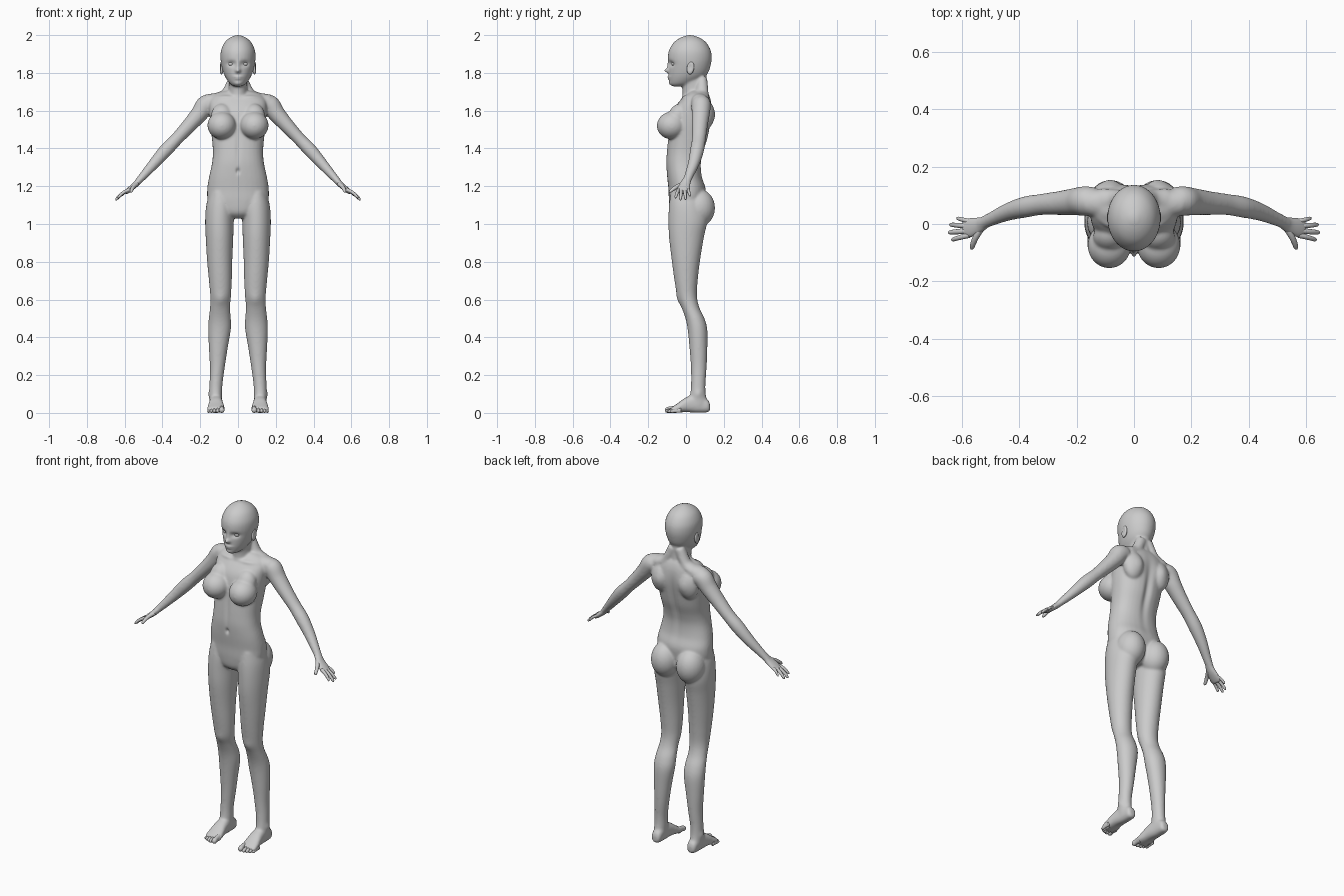
import bpy, bmesh, math
from mathutils import Vector, Matrix


def spline(rows, steps=5):
    """Catmull-Rom interpolation through rows of numbers."""
    out = []
    for i in range(len(rows) - 1):
        a, b, c, d = (rows[max(i - 1, 0)], rows[i], rows[i + 1], rows[min(i + 2, len(rows) - 1)])
        for k in range(steps):
            t = k / steps
            out.append([0.5 * (2 * q + (r - p) * t + (2 * p - 5 * q + 4 * r - s) * t * t
                               + (3 * q - p - 3 * r + s) * t ** 3) for p, q, r, s in zip(a, b, c, d)])
    return out + [list(rows[-1])]


def skin(bm, rings):
    loops = [[bm.verts.new(p) for p in ring] for ring in rings]
    n = len(loops[0])
    for a, b in zip(loops, loops[1:]):
        for i in range(n):
            bm.faces.new((a[i], a[(i + 1) % n], b[(i + 1) % n], b[i]))
    bm.faces.new(loops[0][::-1])
    bm.faces.new(loops[-1])


def loft(bm, rows, axis='z', sx=1, power=2.0, n=32):
    """Rows are (t, x0, x1, v0, v1): rounded sections stacked along z or y."""
    rings = []
    for t, x0, x1, v0, v1 in spline(rows):
        ring = []
        for i in range(n):
            a = 2 * math.pi * i / n
            c, s = (math.copysign(abs(f) ** (2 / power), f) for f in (math.cos(a), math.sin(a)))
            x = sx * ((x0 + x1) / 2 + (x1 - x0) / 2 * c)
            v = (v0 + v1) / 2 + (v1 - v0) / 2 * s
            ring.append((x, v, t) if axis == 'z' else (x, t, v))
        rings.append(ring)
    skin(bm, rings)


def limb(bm, rows, sx=1, n=20):
    """Rows are (x, y, z, radius along y, other radius): a tube along a path."""
    rows = spline(rows)
    pts = [Vector(r[:3]) for r in rows]
    rings = []
    for i, r in enumerate(rows):
        tan = (pts[min(i + 1, len(pts) - 1)] - pts[max(i - 1, 0)]).normalized()
        u = Vector((0, 1, 0))
        u = (u - tan * u.dot(tan)).normalized()
        w = tan.cross(u)
        ring = []
        for k in range(n):
            a = 2 * math.pi * k / n
            p = pts[i] + u * r[3] * math.cos(a) + w * r[4] * math.sin(a)
            ring.append((sx * p.x, p.y, p.z))
        rings.append(ring)
    skin(bm, rings)


def blob(bm, centre, radii, sx=1, tilt=0):
    m = (Matrix.Translation((sx * centre[0], centre[1], centre[2]))
         @ Matrix.Rotation(tilt, 4, 'X') @ Matrix.Diagonal((*radii, 1)))
    bmesh.ops.create_uvsphere(bm, u_segments=24, v_segments=16, radius=1, matrix=m)


def finish(bm, name):
    bmesh.ops.recalc_face_normals(bm, faces=bm.faces[:])
    me = bpy.data.meshes.new(name)
    bm.to_mesh(me)
    bm.free()
    ob = bpy.data.objects.new(name, me)
    bpy.context.collection.objects.link(ob)
    me.polygons.foreach_set("use_smooth", [True] * len(me.polygons))
    return ob


def sculpt(ob, strokes):
    """Each stroke is (centre, radii, offset): a soft push, mirrored in x."""
    for c, r, o in strokes:
        for s in ((1, -1) if c[0] else (1,)):
            for v in ob.data.vertices:
                dz = (v.co.z - c[2]) / r[2]
                if abs(dz) < 2.5:
                    d = dz * dz + ((v.co.x - s * c[0]) / r[0]) ** 2 + ((v.co.y - c[1]) / r[1]) ** 2
                    if d < 6:
                        v.co += Vector((s * o[0], o[1], o[2])) * math.exp(-d)


body = bmesh.new()
# torso: z, half width, front, back
torso = [(1.03, .05, -.05, .06), (1.06, .11, -.08, .09), (1.12, .158, -.09, .10), (1.185, .163, -.093, .105),
         (1.25, .153, -.10, .085), (1.32, .138, -.105, .08), (1.38, .133, -.102, .092), (1.45, .138, -.095, .115),
         (1.53, .147, -.085, .13), (1.60, .152, -.068, .136), (1.65, .15, -.035, .133), (1.685, .125, 0, .122),
         (1.705, .07, .02, .11)]
loft(body, [(z, -w, w, f, b) for z, w, f, b in torso], power=2.3)
# neck
loft(body, [(1.62, -.06, .06, -.02, .12), (1.70, -.05, .05, -.018, .112), (1.75, -.049, .049, -.025, .108),
            (1.80, -.05, .05, -.03, .11)])
# head
head = [(1.728, .02, -.07, -.01), (1.742, .042, -.085, .04), (1.77, .063, -.091, .09), (1.80, .077, -.092, .117),
        (1.84, .088, -.092, .131), (1.88, .093, -.096, .137), (1.92, .09, -.09, .131), (1.96, .072, -.066, .108),
        (1.985, .045, -.032, .075), (2.0, .012, .008, .034)]
loft(body, [(z, -w, w, f, b) for z, w, f, b in head])

leg = [(1.17, .04, .15, -.08, .08), (1.10, .02, .168, -.09, .10), (1.02, .022, .174, -.093, .113),
       (.93, .025, .171, -.09, .095), (.81, .03, .164, -.076, .075), (.70, .033, .154, -.061, .062),
       (.62, .037, .147, -.046, .058), (.56, .042, .148, -.024, .07), (.50, .038, .155, -.003, .098),
       (.44, .038, .158, .009, .113), (.34, .055, .154, .019, .113), (.24, .07, .149, .026, .109),
       (.15, .082, .151, .027, .103), (.09, .084, .152, .02, .106), (.05, .086, .15, .01, .118),
       (.02, .09, .145, .01, .115)]
foot = [(.127, .1, .13, .015, .045), (.115, .088, .143, .003, .07), (.06, .084, .148, 0, .10),
        (0, .078, .155, .004, .082), (-.04, .071, .162, .001, .054), (-.07, .071, .164, 0, .034),
        (-.082, .078, .155, .005, .024)]
arm = [(.14, .078, 1.635, .05, .045), (.17, .08, 1.63, .052, .052), (.205, .078, 1.583, .048, .046),
       (.26, .073, 1.52, .042, .039), (.325, .068, 1.45, .037, .034), (.38, .059, 1.393, .037, .036),
       (.44, .042, 1.325, .031, .03), (.50, .016, 1.257, .024, .022), (.535, 0, 1.218, .023, .017)]
palm = [(.52, .004, 1.232, .023, .017), (.545, -.006, 1.207, .031, .016), (.575, -.014, 1.182, .036, .014),
        (.597, -.018, 1.164, .03, .011)]
for s in (1, -1):
    loft(body, leg, sx=s)
    loft(body, foot, 'y', s, 2.4)
    limb(body, arm, s)
    limb(body, palm, s)
    # trapezius and collar
    limb(body, [(.02, .085, 1.77, .028, .03), (.06, .085, 1.69, .035, .03), (.11, .08, 1.66, .045, .035)], s)
    limb(body, [(.02, .07, 1.66, .05, .04), (.10, .072, 1.655, .05, .04), (.165, .075, 1.645, .045, .042)], s)
    # chest
    blob(body, (.086, -.075, 1.522), (.076, .08, .073), s, .15)
    blob(body, (.085, -.045, 1.57), (.058, .05, .07), s, -.4)
    # seat
    blob(body, (.082, .068, 1.085), (.08, .086, .1), s)
    # back of the shoulder
    blob(body, (.09, .1, 1.58), (.06, .045, .085), s)

# fuse everything into one skin
figure = finish(body, "body")
bpy.context.view_layer.objects.active = figure
mod = figure.modifiers.new("fuse", 'REMESH')
mod.mode, mod.voxel_size, mod.use_smooth_shade = 'VOXEL', .0055, True
bpy.ops.object.modifier_apply(modifier=mod.name)
mod = figure.modifiers.new("relax", 'SMOOTH')
mod.factor, mod.iterations = .5, 14
bpy.ops.object.modifier_apply(modifier=mod.name)

# surface details
sculpt(figure, [
    ((.036, -.08, 1.848), (.022, .05, .014), (0, .013, 0)),      # eye sockets
    ((0, -.09, 1.838), (.010, .04, .022), (0, -.009, 0)),        # nose bridge
    ((0, -.092, 1.812), (.013, .04, .012), (0, -.022, 0)),       # nose tip
    ((0, -.09, 1.779), (.022, .04, .006), (0, -.008, 0)),        # lips
    ((0, -.09, 1.768), (.018, .04, .005), (0, -.006, 0)),
    ((0, -.08, 1.742), (.02, .04, .012), (0, -.005, 0)),         # chin
    ((0, -.105, 1.28), (.009, .04, .014), (0, .012, 0)),         # navel
    ((0, -.09, 1.40), (.012, .04, .09), (0, .005, 0)),           # midline
    ((0, .13, 1.42), (.02, .06, .15), (0, -.014, 0)),            # spine groove
    ((.075, .14, 1.58), (.04, .05, .05), (0, .01, 0)),           # shoulder blades
    ((.07, -.01, 1.672), (.05, .04, .010), (0, -.007, .003)),    # collar bones
    ((.092, -.04, .60), (.03, .04, .035), (0, -.006, 0)),        # knees
    ((.155, .065, .10), (.02, .02, .02), (.005, 0, 0)),          # ankles
])

# fingers: base, tip, radius
fingers = bmesh.new()
for base, tip, r in [((.575, -.039, 1.182), (.636, -.056, 1.137), .0085),
                     ((.58, -.024, 1.178), (.648, -.03, 1.126), .009),
                     ((.58, -.007, 1.178), (.643, -.002, 1.129), .0085),
                     ((.57, .009, 1.184), (.618, .021, 1.147), .0075),
                     ((.535, -.018, 1.212), (.567, -.088, 1.168), .0105)]:
    a, b = Vector(base), Vector(tip)
    rows = []
    for t, k in ((0, 1.15), (.35, 1.05), (.65, .95), (.88, .8), (.97, .5), (1, .15)):
        p = a.lerp(b, t) + Vector((.004, 0, .005)) * math.sin(math.pi * t)
        rows.append((*p, r * k, r * k))
    for s in (1, -1):
        limb(fingers, rows, s, 12)
finish(fingers, "fingers")

# toes: centre x, tip y, radius
toes = bmesh.new()
for x, y, r in [(.086, -.112, .0145), (.108, -.110, .0095), (.125, -.104, .009), (.141, -.097, .0085),
                (.155, -.086, .008)]:
    rows = [(y + dy, x - r * k, x + r * k, r - r * k, r + r * k + h)
            for dy, k, h in ((.06, .9, .012), (.03, .85, .008), (.014, 1, .002), (.004, .75, 0), (0, .25, 0))]
    for s in (1, -1):
        loft(toes, rows, 'y', s, n=14)
finish(toes, "toes")

# ears and eyes
ears, eyes = bmesh.new(), bmesh.new()
for s in (1, -1):
    blob(ears, (.088, .024, 1.826), (.011, .019, .034), s, -.15)
    blob(eyes, (.036, -.06, 1.848), (.016, .016, .014), s)
ear_ob = finish(ears, "ears")
sculpt(ear_ob, [((.098, .022, 1.83), (.02, .011, .02), (-.008, 0, 0))])
finish(eyes, "eyes")
